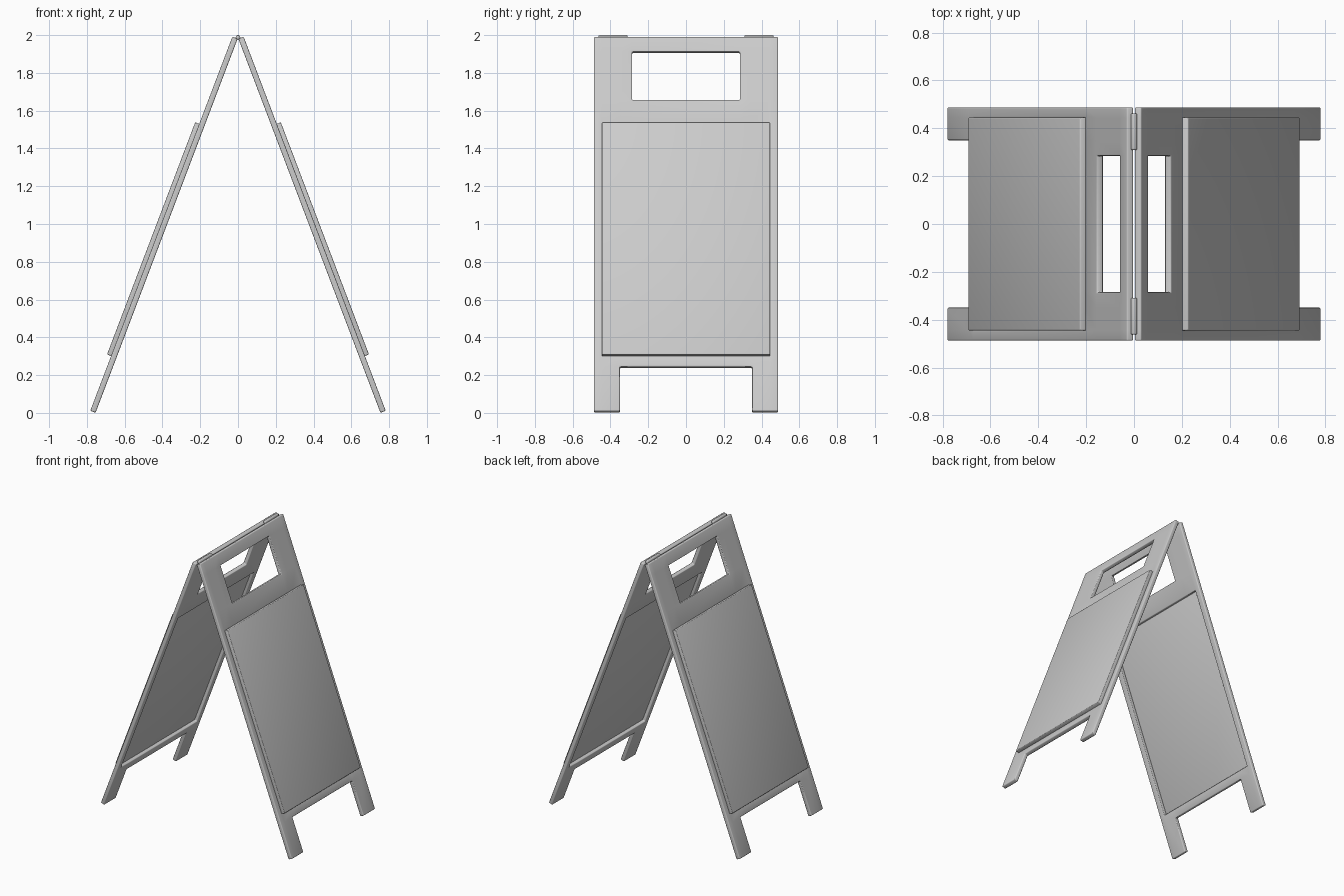
import bpy, bmesh, math

if "Cube" in bpy.data.objects:
    bpy.data.objects.remove(bpy.data.objects["Cube"])

TILT = math.atan2(0.752, 1.98)
FOOT_X, FOOT_Z = 0.768, 0.006
THICK = 0.03


def along(z):
    """Distance up the tilted panel for a world height."""
    return (z - FOOT_Z) / math.cos(TILT)


def finish(obj, bevel, segments=3):
    bpy.context.collection.objects.link(obj)
    b = obj.modifiers.new("Bevel", 'BEVEL')
    b.width, b.segments, b.limit_method = bevel, segments, 'ANGLE'
    # Smooth everywhere: the rounded edges blend softly into the flats
    for p in obj.data.polygons:
        p.use_smooth = True


def cell_plate(name, ys, zs, skip, u0, u1):
    """Plate made of grid cells (minus the skipped ones), between depths u0 and u1."""
    bm = bmesh.new()
    grid = [[bm.verts.new((u0, y, along(z))) for z in zs] for y in ys]
    for i in range(len(ys) - 1):
        for j in range(len(zs) - 1):
            if (i, j) not in skip:
                bm.faces.new((grid[i][j], grid[i + 1][j],
                              grid[i + 1][j + 1], grid[i][j + 1]))
    loose = [v for v in bm.verts if not v.link_faces]
    bmesh.ops.delete(bm, geom=loose, context='VERTS')
    geo = bmesh.ops.extrude_face_region(bm, geom=bm.faces[:])
    bmesh.ops.translate(bm, vec=(u1 - u0, 0, 0),
                        verts=[g for g in geo["geom"] if isinstance(g, bmesh.types.BMVert)])
    bmesh.ops.recalc_face_normals(bm, faces=bm.faces[:])
    me = bpy.data.meshes.new(name)
    bm.to_mesh(me)
    bm.free()
    return bpy.data.objects.new(name, me)


def place(obj, side):
    obj.location = (side * FOOT_X, 0, FOOT_Z)
    obj.rotation_euler = (0, -TILT, 0 if side > 0 else math.pi)


# Cells left out of the frame: leg notch, board opening, handle opening
NOTCH = {(i, 0) for i in (2, 3, 4)}
OPENING = {(i, 2) for i in range(1, 6)}
HANDLE = {(3, 4)}

for side, label in ((1, "right"), (-1, "left")):
    # Frame with handle opening, board opening and leg notch
    frame = cell_plate(label + "_frame",
                       (-0.488, -0.444, -0.35, -0.285, 0.285, 0.35, 0.444, 0.488),
                       (FOOT_Z, 0.241, 0.297, 1.524, 1.653, 1.908, 1.986),
                       NOTCH | OPENING | HANDLE, -THICK / 2, THICK / 2)
    place(frame, side)
    finish(frame, 0.006)
    # Sign board: proud on the outside, recessed on the inside
    board = cell_plate(label + "_sign_board", (-0.445, 0.445), (0.296, 1.525), set(),
                       -THICK / 2 + 0.022, THICK / 2 + 0.023)
    place(board, side)
    finish(board, 0.005)

# Hinge barrels along the top edge
for side, label in ((1, "back"), (-1, "front")):
    bm = bmesh.new()
    bmesh.ops.create_cone(bm, cap_ends=True, segments=24, radius1=0.0125,
                          radius2=0.0125, depth=0.154)
    me = bpy.data.meshes.new(label + "_hinge")
    bm.to_mesh(me)
    bm.free()
    hinge = bpy.data.objects.new(label + "_hinge", me)
    hinge.rotation_euler = (math.pi / 2, 0, 0)
    hinge.location = (0, side * 0.386, 1.9875)
    finish(hinge, 0.007)
